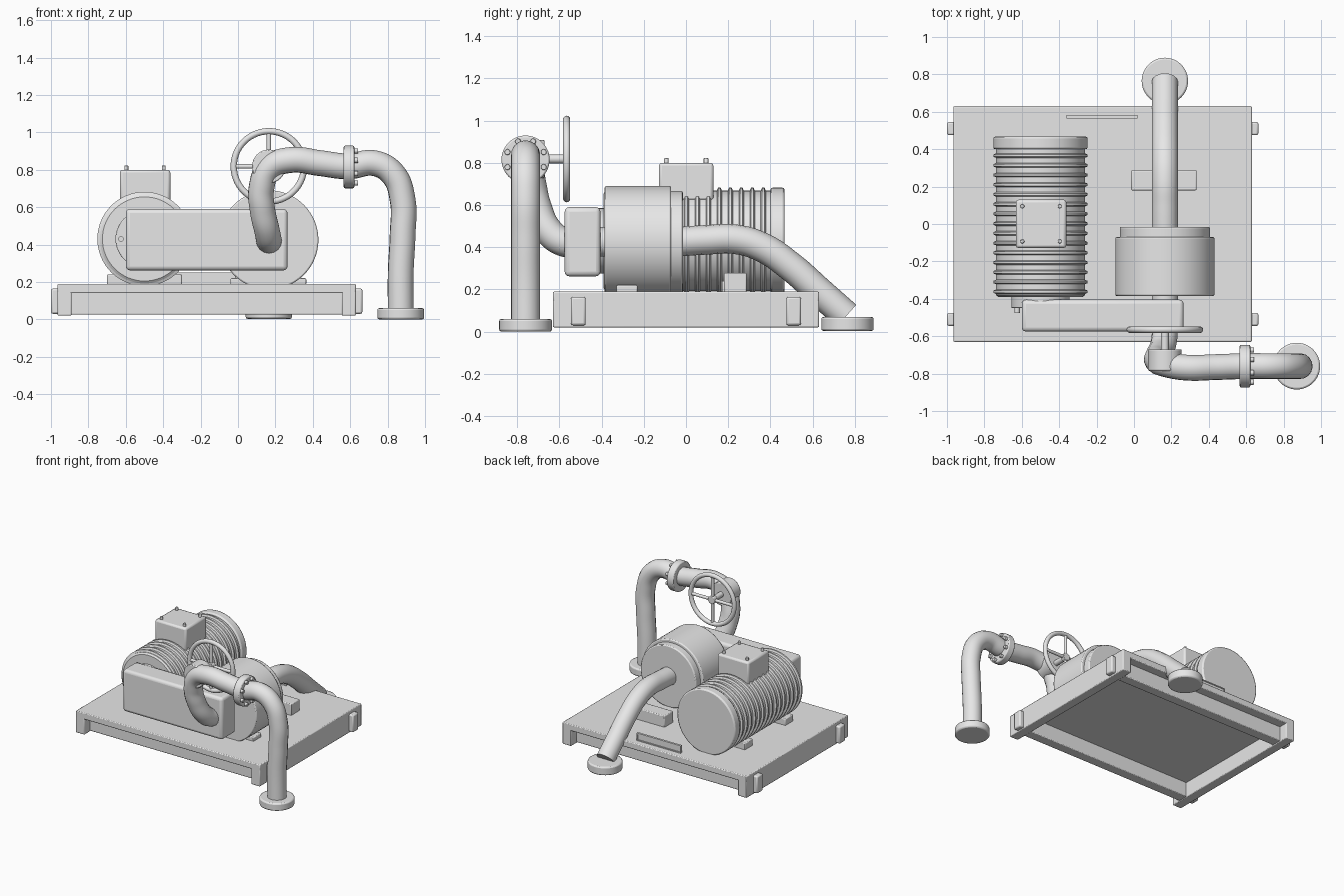
import bpy, bmesh, math
from mathutils import Vector, Matrix

cube = bpy.data.objects.get("Cube")
if cube:
    bpy.data.objects.remove(cube, do_unlink=True)

GREY = (0.8, 0.8, 0.8, 1)
paint = bpy.data.materials.new("light grey paint")
paint.use_nodes = True
paint.diffuse_color = GREY
paint.node_tree.nodes["Principled BSDF"].inputs["Base Color"].default_value = GREY


def finish(ob, bevel=0, segments=2):
    if not ob.data.materials:
        ob.data.materials.append(paint)
    if bevel:
        mod = ob.modifiers.new("rounded edges", "BEVEL")
        mod.width, mod.segments, mod.limit_method = bevel, segments, "ANGLE"
    bpy.ops.object.select_all(action="DESELECT")
    ob.select_set(True)
    bpy.context.view_layer.objects.active = ob
    bpy.ops.object.shade_smooth_by_angle(angle=math.radians(35))
    return ob


def from_bmesh(name, bm, bevel=0, segments=2):
    bmesh.ops.recalc_face_normals(bm, faces=bm.faces)
    me = bpy.data.meshes.new(name)
    bm.to_mesh(me)
    bm.free()
    ob = bpy.data.objects.new(name, me)
    bpy.context.collection.objects.link(ob)
    return finish(ob, bevel, segments)


def box(name, x, y, z, bevel=0.006, segments=2):
    """Box from three (low, high) ranges."""
    size = [b - a for a, b in (x, y, z)]
    mid = [(a + b) / 2 for a, b in (x, y, z)]
    bm = bmesh.new()
    bmesh.ops.create_cube(bm, size=1, matrix=Matrix.Translation(mid) @ Matrix.Diagonal(size + [1]))
    return from_bmesh(name, bm, bevel, segments)


def lathe(name, profile, origin, axis, sides=48, bevel=0):
    """Turn (radius, distance along axis) pairs around an axis through origin."""
    place = Matrix.Translation(origin) @ Vector((0, 0, 1)).rotation_difference(Vector(axis)).to_matrix().to_4x4()
    bm = bmesh.new()
    rings = []
    for r, h in profile:
        turn = [math.tau * i / sides for i in range(sides)]
        rings.append([bm.verts.new(place @ Vector((r * math.cos(a), r * math.sin(a), h))) for a in turn])
    for low, high in zip(rings, rings[1:]):
        for i in range(sides):
            j = (i + 1) % sides
            bm.faces.new((low[i], low[j], high[j], high[i]))
    bm.faces.new(rings[0])
    bm.faces.new(rings[-1])
    return from_bmesh(name, bm, bevel)


def rod(name, start, end, radius, sides=48, bevel=0):
    span = Vector(end) - Vector(start)
    return lathe(name, [(radius, 0), (radius, span.length)], start, span.normalized(), sides, bevel)


def pipe(name, points, radius):
    cu = bpy.data.curves.new(name, "CURVE")
    cu.dimensions = "3D"
    cu.bevel_depth, cu.bevel_resolution, cu.resolution_u = radius, 6, 8
    cu.use_fill_caps = True
    spline = cu.splines.new("BEZIER")
    spline.bezier_points.add(len(points) - 1)
    for bp, p in zip(spline.bezier_points, points):
        bp.co = p
        bp.handle_left_type = bp.handle_right_type = "AUTO"
    ob = bpy.data.objects.new(name, cu)
    bpy.context.collection.objects.link(ob)
    bpy.ops.object.select_all(action="DESELECT")
    ob.select_set(True)
    bpy.context.view_layer.objects.active = ob
    bpy.ops.object.convert(target="MESH")
    return finish(bpy.context.view_layer.objects.active)


# Base frame: deck, flush side beams, recessed front and back beams, lifting lugs
LEFT, RIGHT, DEPTH = 0.63, -0.965, 0.63
box("deck_plate", (RIGHT, LEFT), (-DEPTH, DEPTH), (0.14, 0.19))
box("right_beam", (RIGHT, RIGHT + 0.075), (-DEPTH, DEPTH), (0.02, 0.185))
box("left_beam", (LEFT - 0.075, LEFT), (-DEPTH, DEPTH), (0.02, 0.185))
for side, word in ((-1, "front"), (1, "back")):
    inner, outer = sorted((side * 0.48, side * 0.56))
    box(word + "_beam", (RIGHT + 0.07, LEFT - 0.07), (inner, outer), (0.025, 0.15))
    lug_y = (side * 0.51 - 0.035, side * 0.51 + 0.035)
    box(word + "_right_lug", (-1.0, RIGHT + 0.01), lug_y, (0.03, 0.165), 0.01)
    box(word + "_left_lug", (LEFT - 0.01, 0.665), lug_y, (0.03, 0.165), 0.01)

# Ribbed motor with end bell
MX, PX, AXIS_Z = -0.5, 0.165, 0.43
profile = [(0.225, -0.39), (0.238, -0.38)]
for i in range(15):
    y = -0.362 + i * 0.052
    profile += [(0.238, y - 0.012), (0.252, y - 0.006), (0.252, y + 0.006), (0.238, y + 0.012)]
profile += [(0.238, 0.41)]
lathe("motor_body", profile, (MX, 0, AXIS_Z), (0, 1, 0), 64)
rod("motor_end_bell", (MX, 0.4, AXIS_Z), (MX, 0.467, AXIS_Z), 0.252, 64, 0.01)
for y in (-0.28, 0.22):
    box("motor_foot", (-0.7, -0.3), (y - 0.05, y + 0.05), (0.185, 0.24))

# Terminal box with corner screws
box("terminal_box", (-0.632, -0.362), (-0.128, 0.13), (0.62, 0.8), 0.014)
for x in (-0.597, -0.397):
    for y in (-0.093, 0.095):
        rod("terminal_screw", (x, y, 0.79), (x, y, 0.822), 0.011, 12, 0.003)

# Motor drive flange with bolts
rod("drive_flange", (MX, -0.45, AXIS_Z), (MX, -0.37, AXIS_Z), 0.155, 48, 0.004)
for i in range(6):
    a = math.tau * i / 6
    x, z = MX + 0.125 * math.cos(a), AXIS_Z + 0.125 * math.sin(a)
    rod("drive_flange_bolt", (x, -0.475, z), (x, -0.44, z), 0.015, 12)

# Belt guard
box("belt_guard", (-0.6, 0.265), (-0.575, -0.405), (0.262, 0.59), 0.022, 3)

# Pump casing, shaft, cover and feet
PZ = 0.425
rod("pump_casing", (PX, -0.385, PZ), (PX, -0.07, PZ), 0.265, 64, 0.008)
rod("pump_cover", (PX, -0.09, PZ), (PX, -0.015, PZ), 0.241, 64, 0.008)
rod("pump_shaft", (PX, -0.45, PZ), (PX, -0.37, PZ), 0.07)
box("pump_foot", (-0.04, 0.365), (-0.33, -0.23), (0.185, 0.22))
box("suction_support", (-0.015, 0.335), (0.18, 0.287), (0.185, 0.278))

# Suction pipe and floor flange at the back
pipe("suction_pipe", [(PX, -0.05, 0.425), (PX, 0.1, 0.435), (PX, 0.23, 0.438), (PX, 0.36, 0.4),
                      (PX, 0.5, 0.305), (PX, 0.63, 0.19), (PX, 0.76, 0.075)], 0.07)
rod("suction_flange", (PX, 0.765, 0.003), (PX, 0.765, 0.07), 0.124, 48, 0.01)

# Discharge pipe, floor flange and bolted joint at the front
DX, DY = 0.87, -0.76
pipe("discharge_pipe", [(PX, -0.5, 0.42), (PX, -0.58, 0.425), (0.155, -0.65, 0.475), (0.13, -0.705, 0.59),
                        (0.125, -0.73, 0.7), (0.17, -0.75, 0.81), (0.28, -0.768, 0.852),
                        (0.44, DY - 0.005, 0.835), (0.59, DY, 0.818), (0.73, DY, 0.835), (0.83, DY, 0.775),
                        (0.88, DY, 0.64), (0.88, DY, 0.45), (DX, DY, 0.25), (DX, DY, 0.03)], 0.069)
rod("discharge_flange", (DX, DY, 0), (DX, DY, 0.06), 0.125, 48, 0.01)
JZ = 0.815
rod("joint_flange", (0.565, DY, JZ), (0.622, DY, JZ), 0.114, 48, 0.008)
for i in range(8):
    a = math.tau * (i + 0.5) / 8
    y, z = DY + 0.093 * math.cos(a), JZ + 0.093 * math.sin(a)
    rod("joint_bolt", (0.615, y, z), (0.642, y, z), 0.014, 12, 0.003)

# Valve bonnet, stem and handwheel
WY, WZ = -0.565, 0.818
rod("valve_bonnet", (PX, -0.785, WZ), (PX, -0.67, WZ), 0.09, 32, 0.006)
rod("valve_stem", (PX, -0.69, WZ), (PX, WY + 0.015, WZ), 0.021, 24)
rod("wheel_hub", (PX, WY - 0.018, WZ), (PX, WY + 0.016, WZ), 0.03, 24, 0.004)
for dx, dz in ((1, 0), (0, 1)):
    rod("wheel_spoke", (PX - 0.185 * dx, WY, WZ - 0.185 * dz), (PX + 0.185 * dx, WY, WZ + 0.185 * dz), 0.012, 16)
bpy.ops.mesh.primitive_torus_add(major_radius=0.188, minor_radius=0.017, major_segments=56, minor_segments=14,
                                 location=(PX, WY, WZ), rotation=(math.pi / 2, 0, 0))
wheel = bpy.context.object
wheel.name = "wheel_rim"
finish(wheel)

# Upright rating plate with a raised rim
box("rating_plate", (-0.36, 0.02), (0.567, 0.577), (0.185, 0.25), 0.002)
for z in (0.195, 0.246):
    box("rating_plate_rim", (-0.36, 0.02), (0.565, 0.582), (z - 0.004, z + 0.004), 0)
for x in (-0.356, 0.016):
    box("rating_plate_rim", (x - 0.004, x + 0.004), (0.565, 0.582), (0.191, 0.25), 0)
